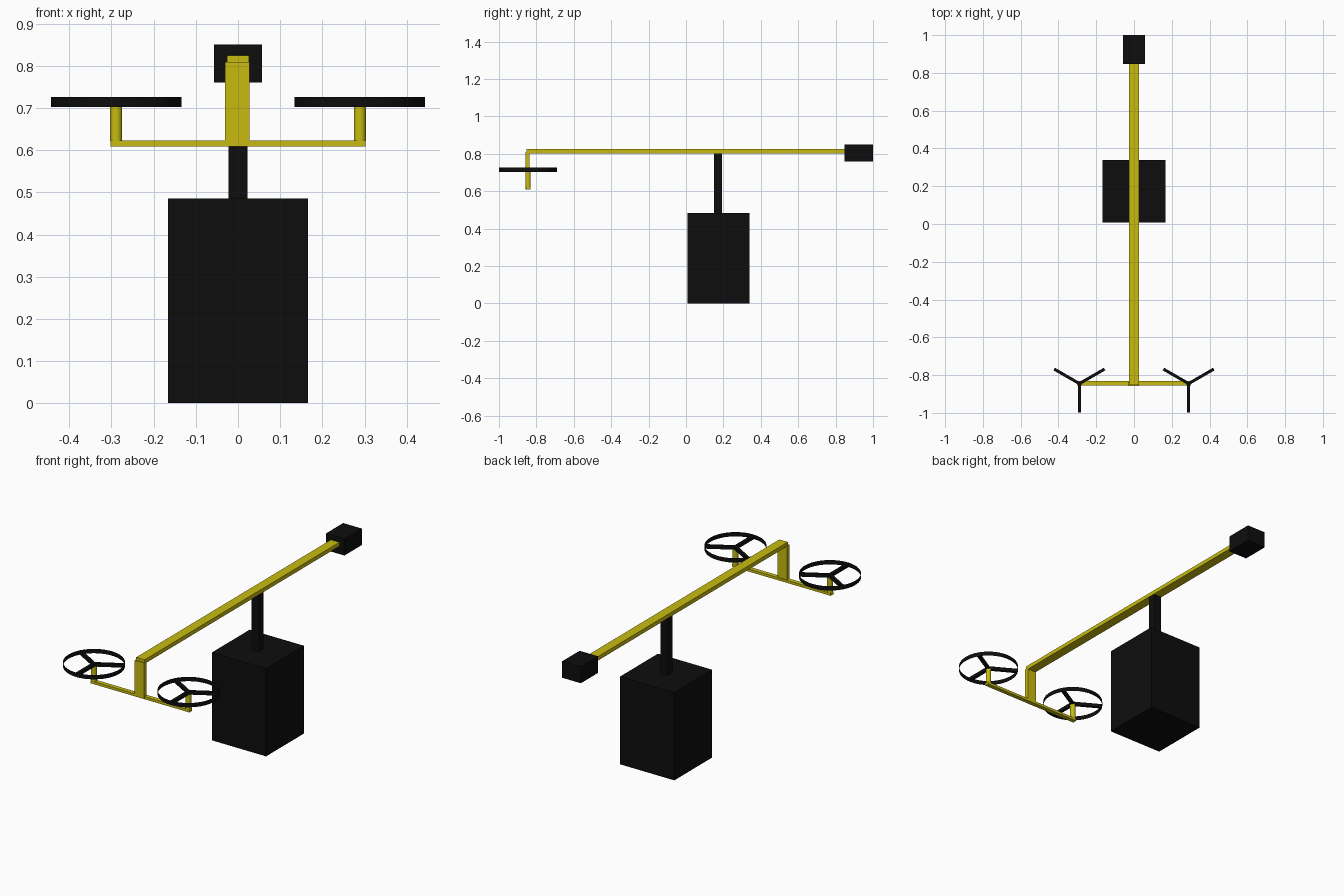
import bpy, bmesh, math
from mathutils import Matrix

if "Cube" in bpy.data.objects:
    bpy.data.objects.remove(bpy.data.objects["Cube"])


def material(name, color):
    m = bpy.data.materials.new(name)
    m.diffuse_color = color
    m.use_nodes = True
    m.node_tree.nodes["Principled BSDF"].inputs["Base Color"].default_value = m.diffuse_color
    return m


BLACK = material("black", (0.004, 0.004, 0.004, 1))
YELLOW = material("yellow", (0.58, 0.50, 0.005, 1))


def finish(name, bm, mat):
    mesh = bpy.data.meshes.new(name)
    bm.to_mesh(mesh)
    bm.free()
    ob = bpy.data.objects.new(name, mesh)
    bpy.context.collection.objects.link(ob)
    mesh.materials.append(mat)
    return ob


def add_box(bm, x, y, z, rot=Matrix()):
    size = (x[1] - x[0], y[1] - y[0], z[1] - z[0])
    mid = (sum(x) / 2, sum(y) / 2, sum(z) / 2)
    bmesh.ops.create_cube(bm, size=1, matrix=rot @ Matrix.Translation(mid) @ Matrix.Diagonal((*size, 1)))


def box(name, x, y, z, mat):
    bm = bmesh.new()
    add_box(bm, x, y, z)
    return finish(name, bm, mat)


def cylinder(name, r, z, center, caps, segs, mat):
    bm = bmesh.new()
    bmesh.ops.create_cone(bm, cap_ends=caps, segments=segs, radius1=r, radius2=r, depth=z[1] - z[0],
                          matrix=Matrix.Translation((*center, sum(z) / 2)))
    for f in bm.faces:
        f.smooth = len(f.verts) == 4
    for e in bm.edges:
        e.smooth = not any(len(f.verts) > 4 for f in e.link_faces)
    return finish(name, bm, mat)


# Stand
box("base", (-0.166, 0.166), (0.008, 0.339), (0, 0.485), BLACK)
box("post", (-0.022, 0.022), (0.15, 0.193), (0.485, 0.803), BLACK)

# Balance arm with counterweight and drop plate
box("arm", (-0.026, 0.026), (-0.852, 0.85), (0.803, 0.825), YELLOW)
box("counterweight", (-0.057, 0.057), (0.848, 1.0), (0.76, 0.851), BLACK)
box("drop_plate", (-0.031, 0.027), (-0.858, -0.836), (0.61, 0.809), YELLOW)
box("crossbar", (-0.302, 0.302), (-0.856, -0.832), (0.609, 0.623), YELLOW)

# Rotors: motor, thin guard ring and three blades on each side
for side, sx in (("left", -1), ("right", 1)):
    c = (0.289 * sx, -0.845)
    cylinder(side + "_motor", 0.0142, (0.623, 0.706), c, True, 32, YELLOW)
    cylinder(side + "_guard_ring", 0.155, (0.702, 0.726), c, False, 64, BLACK)
    bm = bmesh.new()
    for k in range(3):
        rot = Matrix.Translation((*c, 0)) @ Matrix.Rotation(math.radians(30 + 120 * k), 4, 'Z')
        add_box(bm, (0, 0.154), (-0.008, 0.008), (0.704, 0.722), rot)
    finish(side + "_blades", bm, BLACK)
